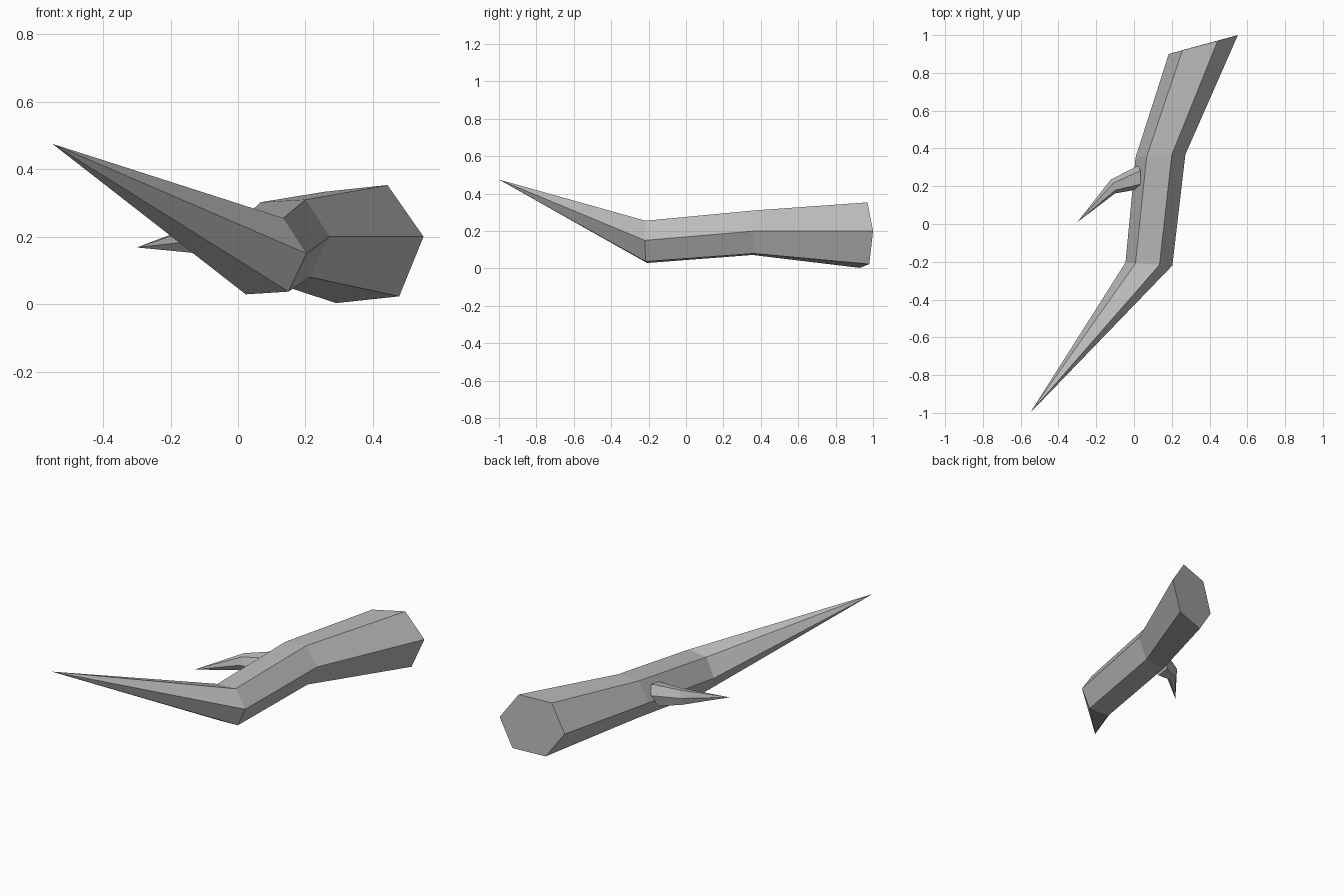
import bpy
import bmesh
from mathutils import Vector

cube = bpy.data.objects.get("Cube")
if cube:
    bpy.data.objects.remove(cube, do_unlink=True)

# Single bark colour
bark = bpy.data.materials.new("grey_bark")
bark.use_nodes = True
colour = (0.5, 0.5, 0.5, 1.0)
bark.diffuse_color = colour
bark.node_tree.nodes["Principled BSDF"].inputs["Base Color"].default_value = colour


def hexagon(centre, *spokes):
    """Six corners: three spokes and their opposites about the centre."""
    centre = Vector(centre)
    spokes = [Vector(s) for s in spokes]
    return [centre + s for s in spokes] + [centre - s for s in spokes]


def tapered_limb(name, rings, tip):
    """Skin hexagonal rings, cap the butt end and close to a point."""
    bm = bmesh.new()
    loops = [[bm.verts.new(p) for p in ring] for ring in rings]
    point = bm.verts.new(tip)
    bm.faces.new(loops[0])
    for i in range(6):
        j = (i + 1) % 6
        for a, b in zip(loops, loops[1:]):
            bm.faces.new((a[i], a[j], b[j], b[i]))
        bm.faces.new((loops[-1][i], loops[-1][j], point))
    bmesh.ops.recalc_face_normals(bm, faces=bm.faces)
    mesh = bpy.data.meshes.new(name)
    bm.to_mesh(mesh)
    bm.free()
    mesh.materials.append(bark)
    obj = bpy.data.objects.new(name, mesh)
    bpy.context.collection.objects.link(obj)
    return obj


# Main branch: butt end, upper bend, lower bend, tip
tapered_limb("main_branch", [
    hexagon((0.367, 0.95, 0.178), (0.076, 0.02, 0.175), (0.183, 0.05, 0.022), (0.111, 0.03, -0.155)),
    hexagon((0.14, 0.36, 0.191), (0.06, 0.005, 0.119), (0.132, 0.008, 0.009), (0.073, 0.003, -0.111)),
    hexagon((0.079, -0.212, 0.142), (0.056, -0.004, 0.113), (0.124, -0.008, 0.008), (0.071, -0.004, -0.105)),
], (-0.55, -1.0, 0.475))

# Side twig: base sunk in the branch, bend, tip
tapered_limb("side_twig", [
    hexagon((0.012, 0.245, 0.195), (0.022, -0.035, 0.055), (-0.01, -0.065, -0.012), (-0.022, -0.038, -0.068)),
    hexagon((-0.112, 0.198, 0.195), (0.014, -0.018, 0.04), (0.012, -0.036, -0.005), (-0.002, -0.018, -0.045)),
], (-0.3, 0.01, 0.168))
